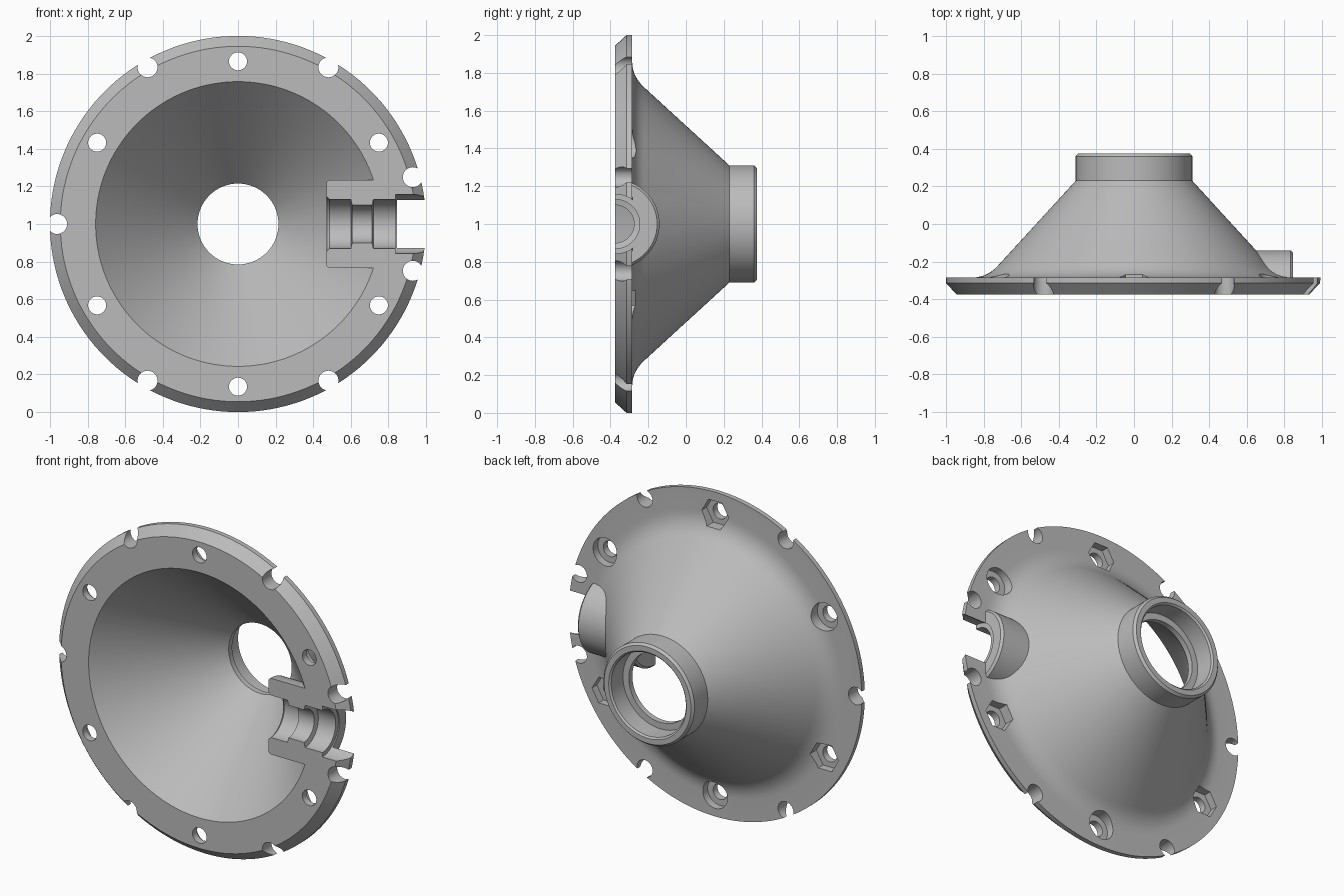
import bpy, bmesh
from math import sin, cos, pi, radians
from mathutils import Vector

if "Cube" in bpy.data.objects:
    bpy.data.objects.remove(bpy.data.objects["Cube"])

FRONT, BACK = -0.375, -0.285   # flange faces
CZ = 1.0                       # height of the main axis

grey = bpy.data.materials.new("plain grey")
grey.use_nodes = True
grey.diffuse_color = (0.5, 0.5, 0.5, 1)
grey.node_tree.nodes["Principled BSDF"].inputs["Base Color"].default_value = (0.5, 0.5, 0.5, 1)


def lathe(name, profile, axis, centre, segs, ring=False):
    """Turn (radius, position) points round the x or y axis through centre."""
    bm = bmesh.new()
    rings = []
    for i in range(segs):
        c, s = cos(2 * pi * i / segs), sin(2 * pi * i / segs)
        rings.append([bm.verts.new(Vector(centre) + (Vector((r * c, p, r * s)) if axis == "y"
                                                     else Vector((p, r * c, r * s))))
                      for r, p in profile])
    n = len(profile)
    for i in range(segs):
        a, b = rings[i], rings[(i + 1) % segs]
        for j in range(n if ring else n - 1):
            k = (j + 1) % n
            bm.faces.new((a[j], a[k], b[k], b[j]))
    bmesh.ops.remove_doubles(bm, verts=bm.verts, dist=1e-5)
    bmesh.ops.recalc_face_normals(bm, faces=bm.faces)
    return finish(name, bm)


def finish(name, bm):
    mesh = bpy.data.meshes.new(name)
    bm.to_mesh(mesh)
    bm.free()
    mesh.materials.append(grey)
    ob = bpy.data.objects.new(name, mesh)
    bpy.context.collection.objects.link(ob)
    return ob


def combine(target, other, operation):
    """Apply a boolean and throw the tool away."""
    mod = target.modifiers.new("combine", "BOOLEAN")
    mod.operation, mod.solver, mod.object = operation, "EXACT", other
    bpy.context.view_layer.objects.active = target
    bpy.ops.object.modifier_apply(modifier=mod.name)
    bpy.data.objects.remove(other)


def drill(target, angle, dist, radius, start, end, segs=32):
    """Cut a straight hole along y at a polar position on the flange."""
    centre = (dist * cos(radians(angle)), 0, CZ + dist * sin(radians(angle)))
    tool = lathe("drill", [(0, start), (radius, start), (radius, end), (0, end)], "y", centre, segs)
    combine(target, tool, "DIFFERENCE")


# Flanged cone with a rounded root and a counterbored collar
p0, p1, p2 = Vector((0.865, BACK)), Vector((0.782, BACK)), Vector((0.725, -0.223))
root = [tuple(p0 * (1 - t) ** 2 + p1 * 2 * t * (1 - t) + p2 * t * t)
        for t in [i / 7 for i in range(8)]]
outline = [(0.757, FRONT), (0.945, FRONT), (1, -0.315), (1, BACK)] + root + [
    (0.31, 0.23), (0.31, 0.36), (0.297, 0.375), (0.265, 0.375), (0.255, 0.365),
    (0.255, 0.25), (0.215, 0.25), (0.215, 0.216)]
body = lathe("flanged_cone", outline, "y", (0, 0, CZ), 144, ring=True)

# Half-round socket boss, cut flush with the flange front
boss = lathe("socket_boss", [(0, 0.47), (0.222, 0.47), (0.235, 0.483), (0.235, 0.832),
                             (0.222, 0.845), (0, 0.845)], "x", (0, FRONT, CZ), 64)
bm = bmesh.new()
bm.from_mesh(boss.data)
cut = bmesh.ops.bisect_plane(bm, geom=bm.verts[:] + bm.edges[:] + bm.faces[:], dist=1e-5,
                             plane_co=(0, FRONT, CZ), plane_no=(0, -1, 0), clear_outer=True)
for v in bm.verts:
    if abs(v.co.y - FRONT) < 1e-4:
        v.co.y = FRONT
bmesh.ops.holes_fill(bm, edges=[e for e in bm.edges if e.is_boundary], sides=0)
bmesh.ops.recalc_face_normals(bm, faces=bm.faces)
bm.to_mesh(boss.data)
bm.free()
combine(body, boss, "UNION")

# Stepped bore through the boss and out through the rim
bore = lathe("bore", [(0, 0.4), (0.145, 0.4), (0.145, 0.472), (0.13, 0.487), (0.13, 0.6),
                      (0.1, 0.607), (0.1, 0.713), (0.13, 0.72), (0.13, 0.838),
                      (0.157, 0.838), (0.157, 1.1), (0, 1.1)], "x", (0, FRONT, CZ), 64)
combine(body, bore, "DIFFERENCE")

# Bolt holes with alternating round and hexagonal pockets behind
for i, angle in enumerate(range(30, 360, 60)):
    drill(body, angle, 0.865, 0.048, -0.5, -0.1)
    drill(body, angle, 0.865, 0.092 if i % 2 else 0.085, -0.332, -0.1, 6 if i % 2 else 40)

# Round notches in the rim
for angle in (15, 60, 120, 180, 240, 300, 345):
    drill(body, angle, 0.962, 0.053, -0.5, -0.1)

bpy.ops.object.select_all(action="DESELECT")
body.select_set(True)
bpy.context.view_layer.objects.active = body
bpy.ops.object.shade_smooth_by_angle(angle=radians(28))
